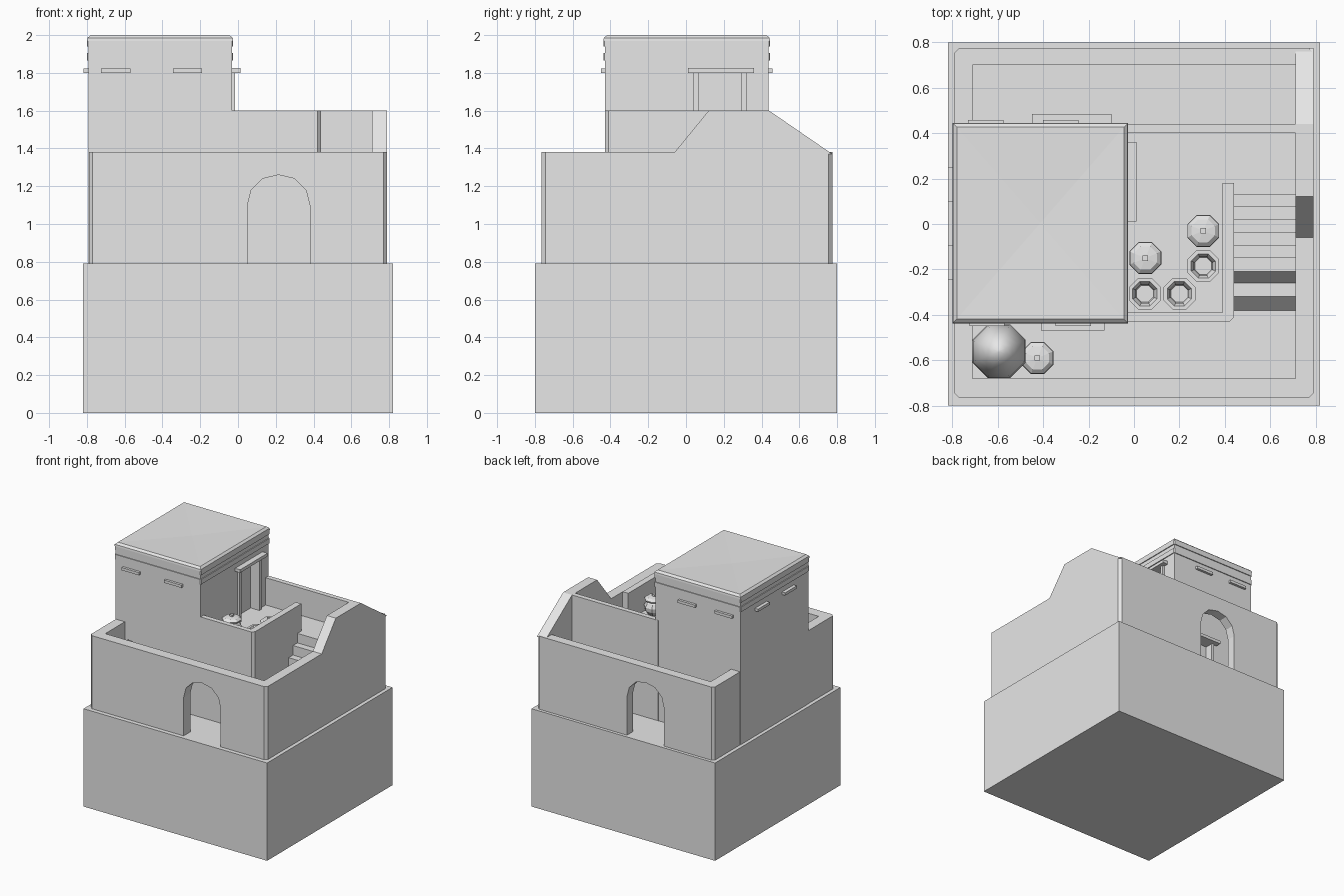
import bpy
import bmesh
from math import cos, sin, pi
from mathutils import Vector

if "Cube" in bpy.data.objects:
    bpy.data.objects.remove(bpy.data.objects["Cube"], do_unlink=True)

clay = bpy.data.materials.new("plain grey clay")
clay.use_nodes = True
clay.diffuse_color = (0.8, 0.8, 0.8, 1)
clay.node_tree.nodes["Principled BSDF"].inputs["Base Color"].default_value = (0.8, 0.8, 0.8, 1)

GROUND, FLOOR, PARAPET = 0.79, 1.38, 1.6


def finish(name, bm):
    bmesh.ops.recalc_face_normals(bm, faces=bm.faces[:])
    mesh = bpy.data.meshes.new(name)
    bm.to_mesh(mesh)
    bm.free()
    mesh.materials.append(clay)
    obj = bpy.data.objects.new(name, mesh)
    bpy.context.collection.objects.link(obj)
    return obj


def prism(name, points, axis, low, high):
    """Extrude a 2D outline along the axis; the outline uses the other two axes in order."""
    def place(p, d):
        c = list(p)
        c.insert("xyz".index(axis), d)
        return Vector(c)
    bm = bmesh.new()
    face = bm.faces.new([bm.verts.new(place(p, low)) for p in points])
    out = bmesh.ops.extrude_face_region(bm, geom=[face])
    move = place((0, 0), high - low)
    bmesh.ops.translate(bm, vec=move, verts=[v for v in out["geom"] if isinstance(v, bmesh.types.BMVert)])
    return finish(name, bm)


def rect(x0, x1, y0, y1, c=0):
    if not c:
        return [(x0, y0), (x1, y0), (x1, y1), (x0, y1)]
    return [(x0 + c, y0), (x1 - c, y0), (x1, y0 + c), (x1, y1 - c),
            (x1 - c, y1), (x0 + c, y1), (x0, y1 - c), (x0, y0 + c)]


def box(name, x0, x1, y0, y1, z0, z1):
    return prism(name, rect(x0, x1, y0, y1), "z", z0, z1)


def cut(obj, cutter):
    cutter.hide_render = True
    mod = obj.modifiers.new("cut", "BOOLEAN")
    mod.operation = "DIFFERENCE"
    mod.solver = "EXACT"
    mod.object = cutter
    bpy.context.view_layer.objects.active = obj
    bpy.ops.object.modifier_apply(modifier=mod.name)
    bpy.data.objects.remove(cutter, do_unlink=True)


def lathe(name, profile, x, y, z, sides=8, smooth=False):
    """Turn an outline of (radius, height) pairs into a closed round body."""
    bm = bmesh.new()
    rings = [[bm.verts.new((x + r * cos(2 * pi * (i + 0.5) / sides),
                            y + r * sin(2 * pi * (i + 0.5) / sides), z + h))
              for i in range(sides)] for r, h in profile]
    for a, b in zip(rings, rings[1:]):
        for i in range(sides):
            j = (i + 1) % sides
            bm.faces.new((a[i], a[j], b[j], b[i]))
    bm.faces.new(rings[0])
    bm.faces.new(rings[-1])
    obj = finish(name, bm)
    if smooth:
        for p in obj.data.polygons:
            p.use_smooth = True
    return obj


# Foundation block
box("foundation", -0.82, 0.82, -0.8, 0.8, 0, GROUND)

# Courtyard wall with chamfered corners and two arched gates
wall = prism("courtyard_wall", rect(-0.79, 0.79, -0.765, 0.775, 0.02), "z", GROUND, FLOOR)
cut(wall, box("cutter", -0.71, 0.71, -0.68, 0.7, 0.7, 1.5))
half_arch = [(0.165, 0.7), (0.165, 1.1), (0.145, 1.18), (0.085, 1.24)]
for centre, y0, y1 in ((0.215, -0.9, -0.6), (-0.18, 0.6, 0.9)):
    arch = ([(centre + x, z) for x, z in half_arch] + [(centre, 1.26)]
            + [(centre - x, z) for x, z in reversed(half_arch)])
    cut(wall, prism("cutter", arch, "y", y0, y1))

# Raised part of the side wall beside the stairs
prism("raised_side_wall", [(-0.06, FLOOR), (0.12, PARAPET), (0.44, PARAPET), (0.775, FLOOR - 0.01),
                           (0.44, FLOOR - 0.01)], "x", 0.71, 0.79)

# Terrace block with its parapet and an opening at the stair head
terrace = prism("terrace", [(-0.06, -0.43), (0.42, -0.43), (0.44, -0.41), (0.44, 0.44), (-0.06, 0.44)],
                "z", GROUND, PARAPET)
cut(terrace, box("cutter", -0.1, 0.39, -0.39, 0.4, FLOOR, 1.8))
cut(terrace, box("cutter", 0.35, 0.5, 0.18, 0.4, FLOOR, 1.8))
box("terrace_back_wall", 0.44, 0.71, 0.4, 0.44, GROUND, PARAPET)
box("stair_landing", 0.44, 0.71, 0.13, 0.4, GROUND, FLOOR)

# Stairs: two worn lower steps, then six square ones
steps = [(-0.38, GROUND), (-0.32, 0.855), (-0.26, 0.855), (-0.21, 0.92), (-0.15, 0.92)]
y, z = steps[-1]
for _ in range(5):
    z += (FLOOR - 0.92) / 6
    steps.append((y, z))
    y += 0.056
    steps.append((y, z))
steps.append((y, GROUND))
prism("stairs", steps, "x", 0.44, 0.71)

# Tower room, with door recesses
X0, X1, Y0, Y1 = -0.792, -0.033, -0.43, 0.438
tower = box("tower", X0, X1, Y0, Y1, GROUND, 1.97)
cut(tower, box("cutter", X1 - 0.06, 0.1, 0.06, 0.295, FLOOR, 1.8))
cut(tower, box("cutter", -0.37, -0.17, -0.6, Y0 + 0.06, GROUND, 1.2))
cut(tower, box("cutter", -0.4, -0.15, Y1 - 0.06, 0.6, GROUND, 1.2))

# Doorframes
box("terrace_door_lintel", X1, 0.012, 0.01, 0.36, 1.8, 1.825)
for y in (0.04, 0.295):
    box("terrace_door_jamb", X1, -0.015, y, y + 0.025, FLOOR, 1.8)
for x0, x1, y0, y1, face in ((-0.41, -0.13, -0.47, Y0, Y0 - 0.009),
                             (-0.45, -0.1, Y1, 0.485, Y1 + 0.009)):
    box("yard_door_lintel", x0, x1, y0, y1, 1.2, 1.225)
    for x in (x0 + 0.03, x1 - 0.055):
        box("yard_door_jamb", x, x + 0.025, min(face, face - 0.009 if y1 == Y0 else Y1),
            max(Y0 if y1 == Y0 else face, face), GROUND, 1.2)

# Small ledges below the roof
for x in (-0.725, -0.345):
    box("front_ledge", x, x + 0.155, Y0 - 0.02, Y0, 1.8, 1.822)
for x in (-0.73, -0.4):
    box("back_ledge", x, x + 0.155, Y1, Y1 + 0.02, 1.8, 1.822)
for y in (-0.245, 0.1):
    box("side_ledge", X0 - 0.027, X0, y, y + 0.15, 1.8, 1.822)

# Roof bands and shallow dished roof
for z0, z1 in ((1.865, 1.905), (1.94, 1.97)):
    e = 0.007
    prism("roof_band", rect(X0 - e, X1 + e, Y0 - e, Y1 + e, 0.006), "z", z0, z1)
bm = bmesh.new()
rings = []
for inset, z in ((-0.007, 1.97), (-0.005, 1.985), (0.012, 2.0)):
    rings.append([bm.verts.new((x, y, z)) for x, y in
                  rect(X0 + inset, X1 - inset, Y0 + inset, Y1 - inset)])
bm.faces.new(rings[0])
for a, b in zip(rings, rings[1:]):
    for i in range(4):
        bm.faces.new((a[i], a[i - 1], b[i - 1], b[i]))
middle = bm.verts.new(((X0 + X1) / 2, (Y0 + Y1) / 2, 1.99))
for i in range(4):
    bm.faces.new((rings[-1][i], rings[-1][i - 1], middle))
finish("roof", bm)

# Jars: some lidded, some open
body = [(0.045, 0), (0.072, 0.035), (0.076, 0.065), (0.06, 0.095), (0.048, 0.105)]
lid = [(0.07, 0.11), (0.074, 0.122), (0.055, 0.138), (0.016, 0.143)]
rim = [(0.074, 0.115), (0.076, 0.125), (0.058, 0.125), (0.045, 0.1), (0.04, 0.04)]
for x, y, z in ((0.05, -0.15, FLOOR), (0.305, -0.03, FLOOR), (-0.425, -0.59, GROUND)):
    lathe("lidded_jar", body + lid, x, y, z)
    lathe("lid_knob", [(0.017, 0.14), (0.017, 0.158)], x, y, z, sides=4)
for x, y in ((0.048, -0.307), (0.2, -0.307), (0.305, -0.185)):
    lathe("open_jar", body + rim, x, y, FLOOR)

# Large domed oven in the yard corner
oven = [(0.125, 0), (0.128, 0.25)] + [(0.128 * cos(a * pi / 12), 0.25 + 0.27 * sin(a * pi / 12))
                                      for a in range(1, 6)] + [(0.005, 0.52)]
lathe("domed_oven", oven, -0.595, -0.56, GROUND, smooth=True)
